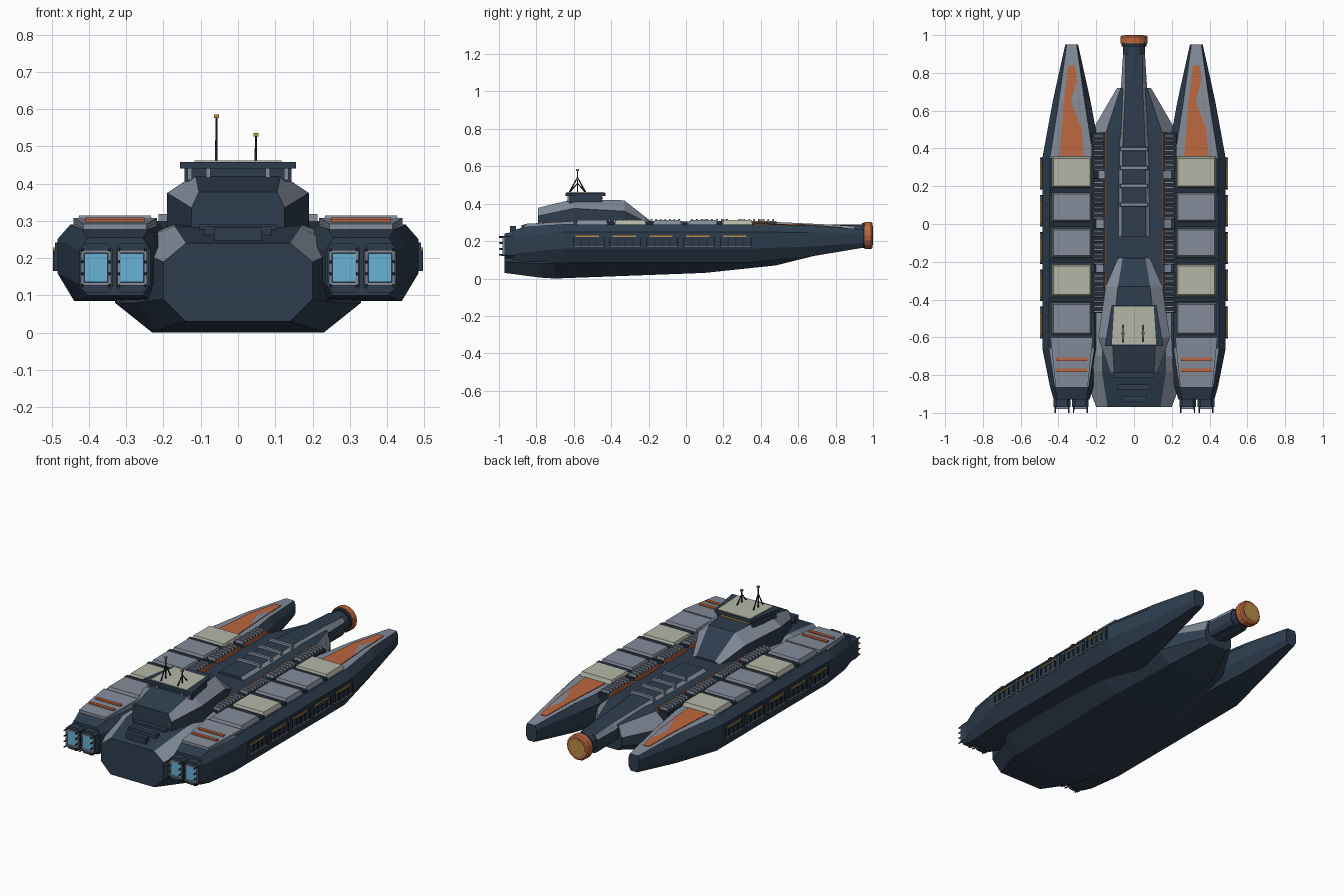
import bpy, bmesh, math
from mathutils import Vector, Matrix

if "Cube" in bpy.data.objects:
    bpy.data.objects.remove(bpy.data.objects["Cube"])


def material(name, r, g, b):
    m = bpy.data.materials.new(name)
    m.use_nodes = True
    m.diffuse_color = (r, g, b, 1)
    m.node_tree.nodes["Principled BSDF"].inputs["Base Color"].default_value = (r, g, b, 1)
    return m


NAVY = material("navy hull", .027, .046, .076)
DARK = material("dark metal", .018, .027, .042)
GREY = material("grey armour", .23, .265, .33)
CREAM = material("cream panel", .46, .47, .39)
ORANGE = material("orange trim", .50, .135, .05)
CYAN = material("engine glow", .14, .44, .66)
GOLD = material("gold light", .48, .27, .06)


def finish(name, bm, *mats):
    bmesh.ops.recalc_face_normals(bm, faces=bm.faces)
    mesh = bpy.data.meshes.new(name)
    bm.to_mesh(mesh)
    bm.free()
    for m in mats:
        mesh.materials.append(m)
    ob = bpy.data.objects.new(name, mesh)
    bpy.context.collection.objects.link(ob)
    return ob


def loft(name, sections, mats, cx=0, rule=None):
    """Eight-sided hull; section = y, top/mid/bottom half widths, four heights."""
    bm = bmesh.new()
    rings = []
    for y, wt, wm, wb, zb, z1, z2, zt in sections:
        half = [(wb, zb), (wm, z1), (wm, z2), (wt, zt)]
        pts = half + [(-x, z) for x, z in reversed(half)]
        rings.append([bm.verts.new((cx + x, y, z)) for x, z in pts])
    for k, (a, b) in enumerate(zip(rings, rings[1:])):
        for i in range(8):
            j = (i + 1) % 8
            f = bm.faces.new((a[i], a[j], b[j], b[i]))
            f.material_index = rule(i, k) if rule else 0
    bm.faces.new(rings[0])
    bm.faces.new(rings[-1])
    return finish(name, bm, *mats)


def boxes(name, items, mat, inset=0):
    """Blocks given as x0, x1, y0, y1, z0, z1, with an optional inset top."""
    bm = bmesh.new()
    for x0, x1, y0, y1, z0, z1 in items:
        x0, x1 = min(x0, x1), max(x0, x1)
        lo = [(x0, y0), (x1, y0), (x1, y1), (x0, y1)]
        d = inset
        hi = [(x0 + d, y0 + d), (x1 - d, y0 + d), (x1 - d, y1 - d), (x0 + d, y1 - d)]
        a = [bm.verts.new((x, y, z0)) for x, y in lo]
        b = [bm.verts.new((x, y, z1)) for x, y in hi]
        bm.faces.new(a)
        bm.faces.new(b)
        for i in range(4):
            j = (i + 1) % 4
            bm.faces.new((a[i], a[j], b[j], b[i]))
    return finish(name, bm, mat)


def slab(name, outline, mat, thick):
    """Plate extruded upward from a 3D outline."""
    bm = bmesh.new()
    f = bm.faces.new([bm.verts.new(p) for p in outline])
    g = bmesh.ops.extrude_face_region(bm, geom=[f])["geom"]
    bmesh.ops.translate(bm, vec=(0, 0, thick), verts=[v for v in g if isinstance(v, bmesh.types.BMVert)])
    return finish(name, bm, mat)


def rods(name, items, mat, sides=8):
    """Round bars given as start, end, start radius, end radius."""
    bm = bmesh.new()
    for p, q, r1, r2 in items:
        p, q = Vector(p), Vector(q)
        rot = (q - p).to_track_quat('Z', 'Y').to_matrix().to_4x4()
        bmesh.ops.create_cone(bm, cap_ends=True, segments=sides, radius1=r1, radius2=r2,
                              depth=(q - p).length, matrix=Matrix.Translation((p + q) / 2) @ rot)
    return finish(name, bm, mat)


def chamfer(i, k):
    return 1 if i in (2, 4) else 0


# Central hull with grey upper chamfers
loft("main_hull", [
    (-.97, .14, .20, .14, .03, .09, .19, .24),
    (-.78, .17, .27, .22, .005, .08, .22, .285),
    (-.70, .17, .33, .23, 0, .08, .23, .29),
    (.10, .16, .33, .21, .03, .10, .23, .29),
    (.48, .15, .23, .15, .07, .13, .22, .29),
    (.72, .07, .09, .06, .13, .16, .21, .275)], (NAVY, GREY), rule=chamfer)

# Dorsal spine, barrel and muzzle
loft("dorsal_spine", [
    (-.07, .065, .095, .095, .26, .27, .28, .305),
    (.42, .06, .088, .088, .24, .25, .28, .305),
    (.74, .045, .068, .05, .18, .20, .26, .29),
    (.90, .045, .058, .045, .175, .20, .255, .28)], (NAVY, GREY), rule=chamfer)
boxes("spine_rungs", [(-.075, .075, y, y + .024, .29, .316) for y in (.09, .19, .285, .385)], GREY, .004)
rods("barrel", [((0, .7, .23), (0, .96, .23), .06, .058)], NAVY, 12)
rods("muzzle_ring", [((0, .955, .23), (0, .99, .23), .072, .072),
                     ((0, .99, .23), (0, .998, .23), .072, .064)], ORANGE, 16)
rods("muzzle_light", [((0, .99, .23), (0, 1, .23), .05, .05)], GOLD, 16)
rods("muzzle_collar", [((0, .94, .23), (0, .956, .23), .066, .066)], DARK, 16)

# Command tower
loft("tower", [
    (-.79, .105, .125, .125, .25, .27, .335, .378),
    (-.60, .115, .19, .19, .27, .28, .375, .425),
    (-.33, .085, .15, .16, .27, .28, .36, .418),
    (-.18, .06, .085, .095, .27, .275, .285, .30)], (NAVY, GREY), rule=chamfer)
boxes("foredeck_steps", [(-.105, .105, -.815, -.785, .24, .29), (-.09, .09, -.88, -.85, .24, .285),
                         (-.065, .065, -.94, -.91, .23, .282)], NAVY)


def deck(w0, w1, y0, y1, z):
    return [(-w0, y0, z), (w0, y0, z), (w1, y1, z), (-w1, y1, z)]


slab("bridge_neck", deck(.143, .115, -.625, -.45, .405), NAVY, .036)
slab("bridge_deck", deck(.155, .118, -.645, -.43, .44), NAVY, .018)
slab("bridge_roof", deck(.117, .105, -.638, -.437, .456), CREAM, .006)
boxes("bridge_window", [(-.09, .09, -.451, -.444, .424, .434)], GOLD)
boxes("bridge_posts", [(x - .006, x + .006, -.634, -.62, .41, .44) for x in (-.13, -.08, .08, .13)], GREY)

# Antennas with splayed legs
for label, x, top in (("right", -.058, .585), ("left", .048, .536)):
    legs = [((x, -.58, .455), (x, -.58, top), .004, .003)]
    legs += [((x, -.58 + d, .458), (x, -.58, .46 + (top - .46) * .65), .004, .003) for d in (-.045, .045)]
    rods(label + "_antenna", legs, DARK, 6)
    boxes(label + "_antenna_tip", [(x - .007, x + .007, -.587, -.573, top - .009, top)], GOLD)

# Side pods, built once per side
plates = [(.19, .36, CREAM), (.01, .17, GREY), (-.18, -.02, GREY), (-.385, -.21, CREAM), (-.59, -.415, GREY)]
for s, side in ((1, "left"), (-1, "right")):
    cx = .33 * s
    loft(side + "_pod", [
        (-.93, .075, .095, .075, .10, .13, .22, .255),
        (-.86, .09, .115, .09, .09, .14, .23, .278),
        (-.66, .12, .155, .11, .085, .16, .25, .29),
        (.35, .115, .155, .11, .085, .16, .25, .29),
        (.65, .068, .10, .06, .115, .17, .245, .286),
        (.95, .026, .034, .02, .165, .19, .24, .262)],
        (NAVY, GREY), cx, lambda i, k: 1 if i == 3 and k in (1, 3, 4) else 0)

    # Roof armour and dark ribs between it
    for n, (y0, y1, mat) in enumerate(plates):
        boxes(f"{side}_roof_plate_{n + 1}", [(cx - .108, cx + .108, y0, y1, .28, .314)], mat, .012)
    boxes(side + "_roof_ribs", [(cx - .112, cx + .112, y - .012, y + .012, .28, .305)
                                for y in (.18, -.005, -.195, -.4)], DARK)
    slab(side + "_tail_plate", [(cx - .085, -.865, .27), (cx + .085, -.865, .27),
                               (cx + .112, -.6, .285), (cx - .112, -.6, .285)], GREY, .022)
    for n, y in enumerate((-.775, -.715)):
        z = .297 + (y + .775) * .06
        boxes(f"{side}_tail_stripe_{n + 1}", [(cx - .08, cx + .08, y - .009, y + .009, z - .006, z + .008)], ORANGE)

    # Orange inlay on the nose
    slab(side + "_nose_inlay", [(cx - .064, .36, .288), (cx + .064, .36, .288), (cx + .042, .65, .284),
                               (cx + .018, .84, .268), (cx - .018, .84, .268), (cx - .042, .65, .284)], ORANGE, .006)

    # Vents in the trench beside the hull
    groups = [(.28, .485), (.025, .24), (-.215, -.02), (-.47, -.255)]
    ribs = []
    for y0, y1 in groups:
        n = 8
        ribs += [(.16 * s, .215 * s, y, y + .013, .27, .318)
                 for y in (y0 + (y1 - y0) * k / n for k in range(n))]
    boxes(side + "_vent_ribs", ribs, GREY, .002)
    boxes(side + "_vent_beds", [(.155 * s, .225 * s, a, b, .25, .30) for a, b in groups], DARK)
    boxes(side + "_vent_trim", [(.147 * s, .156 * s, a, b, .28, .308) for a, b in groups], ORANGE)

    # Outer side lockers with gold light strips
    starts = [-.605 + .197 * k for k in range(5)]
    boxes(side + "_side_lockers", [(.46 * s, .491 * s, y, y + .168, .168, .242) for y in starts], NAVY)
    boxes(side + "_locker_frames", [(.47 * s, .496 * s, y + d, y + d + .008, .165, .22)
                                    for y in starts for d in (0, .04, .08, .12, .16)], DARK)
    boxes(side + "_locker_rails", [(.47 * s, .497 * s, y, y + .168, .165, .172) for y in starts], GREY)
    boxes(side + "_locker_lights", [(.48 * s, .497 * s, y + .015, y + .14, .221, .229) for y in starts], GOLD)

    # Paired engines: eight-sided casing, glow panel, bolts
    for label, ex in (("inner", .284 * s), ("outer", .381 * s)):
        name = f"{side}_{label}_engine"
        bm = bmesh.new()
        w, h, c, ez = .044, .066, .015, .174
        loop = [(w, h - c), (w - c, h), (c - w, h), (-w, h - c), (-w, c - h), (c - w, -h), (w - c, -h), (w, c - h)]
        f = bm.faces.new([bm.verts.new((ex + x, -.90, ez + z)) for x, z in loop])
        g = bmesh.ops.extrude_face_region(bm, geom=[f])["geom"]
        bmesh.ops.translate(bm, vec=(0, -.07, 0), verts=[v for v in g if isinstance(v, bmesh.types.BMVert)])
        finish(name, bm, NAVY)
        boxes(name + "_frame", [(ex + a * .036 - .004, ex + a * .036 + .004, -.98, -.96, ez - .045, ez + .045)
                                for a in (-1, 1)] +
              [(ex - .036, ex + .036, -.98, -.96, ez + a * .044 - .004, ez + a * .044 + .004)
               for a in (-1, 1)], GREY)
        boxes(name + "_glow", [(ex - .031, ex + .031, -.976, -.965, ez - .038, ez + .038)], CYAN)
        rods(name + "_bolts", [((ex + a * .036, -.95, ez + b), (ex + a * .036, -1, ez + b), .005, .004)
                               for a in (-1, 1) for b in (-.048, -.016, .016, .048)], DARK, 6)
